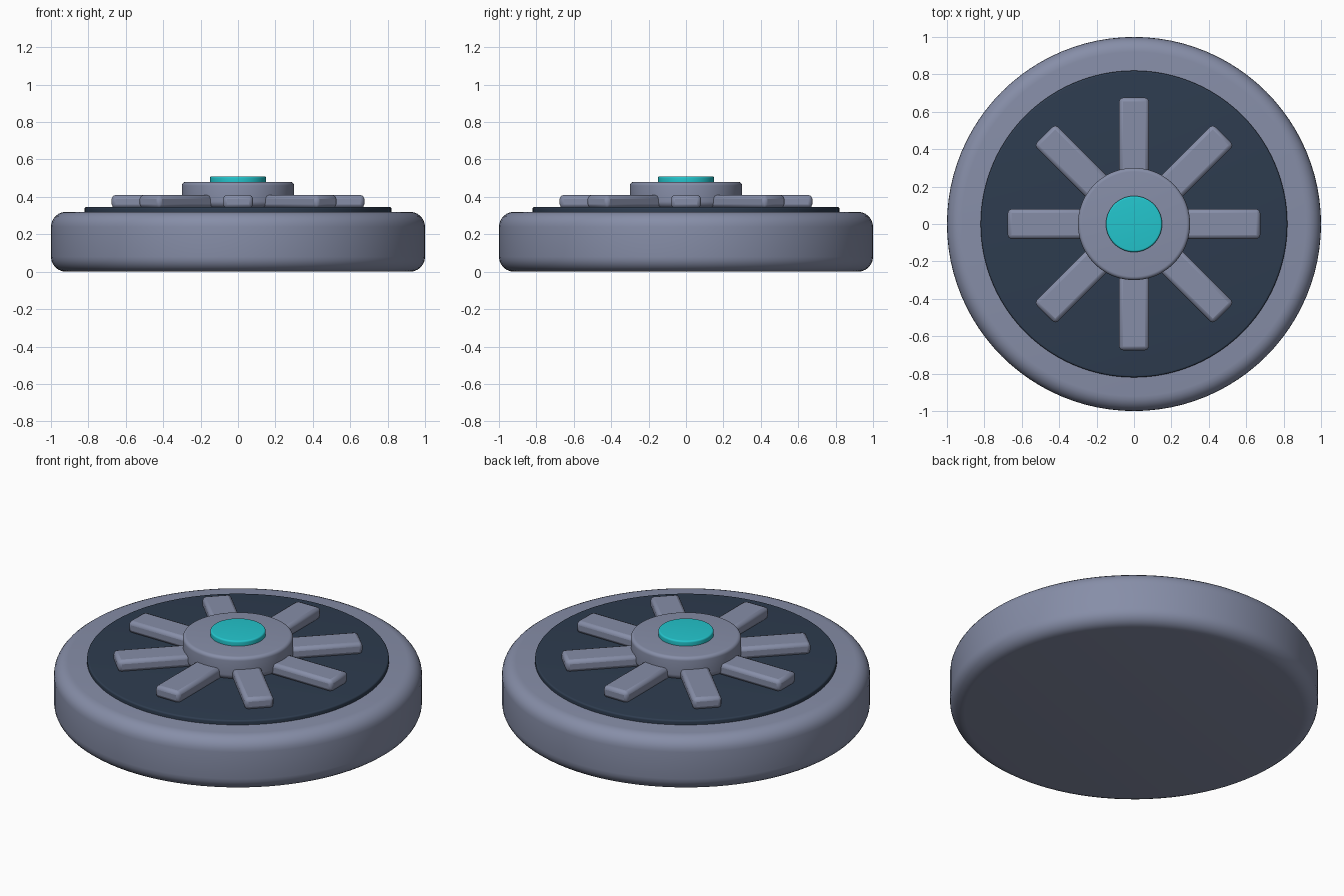
import bpy, bmesh, math

if "Cube" in bpy.data.objects:
    bpy.data.objects.remove(bpy.data.objects["Cube"])


def material(name, colour):
    m = bpy.data.materials.new(name)
    m.diffuse_color = (*colour, 1)
    m.use_nodes = True
    m.node_tree.nodes["Principled BSDF"].inputs["Base Color"].default_value = m.diffuse_color
    return m


STEEL = material("blue_grey", (0.24, 0.27, 0.39))
NAVY = material("dark_navy", (0.027, 0.045, 0.078))
TEAL = material("bright_teal", (0.017, 0.56, 0.61))


def finish(obj, mat):
    obj.data.materials.append(mat)
    bpy.ops.object.select_all(action='DESELECT')
    obj.select_set(True)
    bpy.context.view_layer.objects.active = obj
    bpy.ops.object.shade_smooth_by_angle(angle=math.radians(35))
    return obj


def rounded_disc(name, radius, z0, z1, r_bottom, r_top, mat, segments=96, steps=6):
    """Turned disc with rounded lower and upper rims."""
    profile = []
    for z, r, start in ((z0 + r_bottom, r_bottom, -90), (z1 - r_top, r_top, 0)):
        for i in range(steps + 1):
            a = math.radians(start + 90 * i / steps)
            profile.append((radius - r + r * math.cos(a), z + r * math.sin(a)))
    bm = bmesh.new()
    rings = []
    for r, z in profile:
        rings.append([bm.verts.new((r * math.cos(t), r * math.sin(t), z))
                      for t in (2 * math.pi * k / segments for k in range(segments))])
    for low, high in zip(rings, rings[1:]):
        for k in range(segments):
            n = (k + 1) % segments
            bm.faces.new((low[k], low[n], high[n], high[k]))
    bm.faces.new(rings[0][::-1])
    bm.faces.new(rings[-1])
    mesh = bpy.data.meshes.new(name)
    bm.to_mesh(mesh)
    bm.free()
    obj = bpy.data.objects.new(name, mesh)
    bpy.context.collection.objects.link(obj)
    return finish(obj, mat)


# Stacked discs
rounded_disc("base", 1.0, 0.0, 0.32, 0.08, 0.08, STEEL)
rounded_disc("inset_plate", 0.82, 0.30, 0.346, 0.008, 0.01, NAVY)
rounded_disc("hub", 0.30, 0.342, 0.48, 0.035, 0.02, STEEL)
rounded_disc("hub_cap", 0.15, 0.47, 0.51, 0.005, 0.01, TEAL)

# Eight radial spokes with bevelled edges
for i in range(8):
    angle = i * math.pi / 4
    inner, outer = 0.22, 0.675
    mid = (inner + outer) / 2
    bpy.ops.mesh.primitive_cube_add(
        size=1, location=(mid * math.cos(angle), mid * math.sin(angle), 0.375),
        rotation=(0, 0, angle))
    spoke = bpy.context.object
    spoke.name = f"spoke_{i + 1}"
    spoke.scale = (outer - inner, 0.16, 0.07)
    bpy.ops.object.transform_apply(location=False, rotation=False, scale=True)
    finish(spoke, STEEL)
    bevel = spoke.modifiers.new("rounded_edges", 'BEVEL')
    bevel.width = 0.02
    bevel.segments = 2
